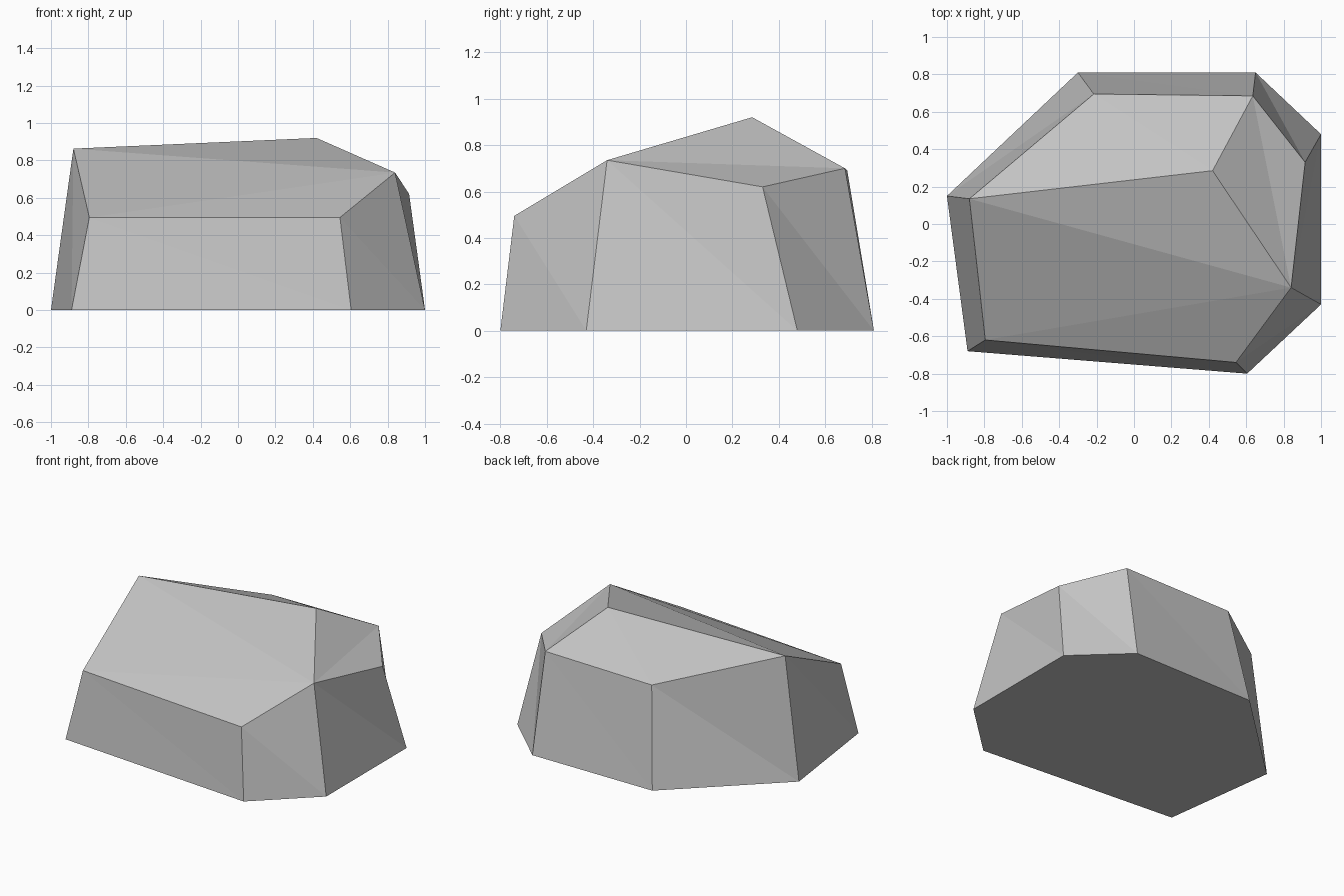
import bpy, bmesh

cube = bpy.data.objects.get("Cube")
if cube:
    bpy.data.objects.remove(cube, do_unlink=True)

# Stone material
stone = bpy.data.materials.new("stone grey")
stone.use_nodes = True
grey = (0.55, 0.55, 0.55, 1)
stone.diffuse_color = grey
stone.node_tree.nodes["Principled BSDF"].inputs["Base Color"].default_value = grey

# Ground outline and upper rim, both counter-clockwise from the right side
base = [(-1, .15), (-.89, -.68), (.605, -.8), (1, -.43),
        (1, .48), (.65, .81), (-.3, .81)]
rim = [(-.88, .135, .863), (-.795, -.62, .495), (.545, -.74, .495),
       (.84, -.34, .735), (.915, .33, .62), (.635, .685, .7), (-.215, .695, .69)]

bm = bmesh.new()
b = [bm.verts.new((x, y, 0)) for x, y in base]
t = [bm.verts.new(p) for p in rim]
peak = bm.verts.new((.42, .285, .92))

# Underside and split side facets
bm.faces.new(b[::-1])
for i in range(len(b)):
    j = (i + 1) % len(b)
    bm.faces.new((b[i], b[j], t[i]))
    bm.faces.new((t[i], b[j], t[j]))

# Front slope, right slope and back slope of the top
for corners in ((t[0], t[1], t[3]), (t[1], t[2], t[3]), (t[0], t[3], peak),
                (t[3], t[5], peak), (t[3], t[4], t[5]),
                (t[0], peak, t[6]), (peak, t[5], t[6])):
    bm.faces.new(corners)

bmesh.ops.recalc_face_normals(bm, faces=bm.faces)
mesh = bpy.data.meshes.new("boulder")
bm.to_mesh(mesh)
bm.free()
mesh.materials.append(stone)
boulder = bpy.data.objects.new("boulder", mesh)
bpy.context.collection.objects.link(boulder)
